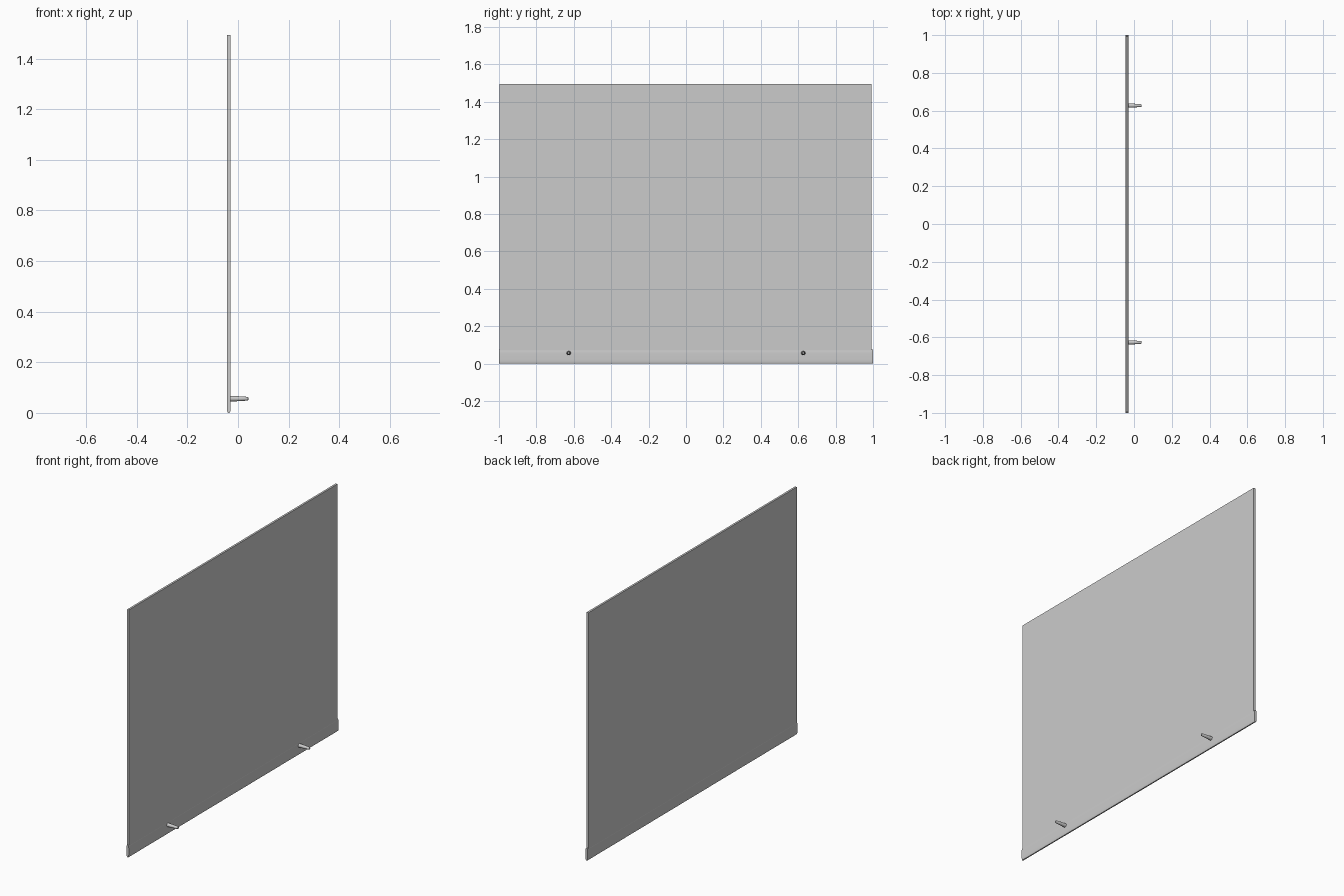
import bpy, bmesh, math
from mathutils import Matrix

if "Cube" in bpy.data.objects:
    bpy.data.objects.remove(bpy.data.objects["Cube"])

XC = -0.0365  # centre plane of the screen


def make_object(name, bm, smooth=True):
    bmesh.ops.recalc_face_normals(bm, faces=bm.faces)
    mesh = bpy.data.meshes.new(name)
    bm.to_mesh(mesh)
    bm.free()
    ob = bpy.data.objects.new(name, mesh)
    bpy.context.collection.objects.link(ob)
    if smooth:
        bpy.ops.object.select_all(action='DESELECT')
        bpy.context.view_layer.objects.active = ob
        ob.select_set(True)
        bpy.ops.object.shade_smooth_by_angle(angle=math.radians(35))
    return ob


# Thin panel, its lower edge seated inside the rail
bm = bmesh.new()
z0, z1 = 0.04, 1.494
bmesh.ops.create_cube(bm, size=1, matrix=Matrix.Translation((XC, -0.002, (z0 + z1) / 2))
                      @ Matrix.Diagonal((0.012, 1.988, z1 - z0, 1)))
make_object("screen_panel", bm, smooth=False)

# Bottom rail: flattened rounded profile extruded along y
bm = bmesh.new()
n, half_w, half_h = 32, 0.0075, 0.0375
ring = []
for i in range(n):
    a = 2 * math.pi * i / n
    c, s = math.cos(a), math.sin(a)
    x = math.copysign(abs(c) ** 0.5, c) * half_w
    z = math.copysign(abs(s) ** 0.6, s) * half_h
    ring.append(bm.verts.new((XC + x, -1, half_h + z)))
face = bm.faces.new(ring)
ext = bmesh.ops.extrude_face_region(bm, geom=[face])
bmesh.ops.translate(bm, vec=(0, 2, 0),
                    verts=[v for v in ext['geom'] if isinstance(v, bmesh.types.BMVert)])
make_object("bottom_rail", bm)

# Two tapered pegs with softened tips: (x, radius) profile turned about the x axis
PEG = [(-0.036, 0.0115), (0.008, 0.0095), (0.036, 0.0075), (0.040, 0.0055), (0.041, 0.003)]
for side, y in (("left", -0.627), ("right", 0.627)):
    bm = bmesh.new()
    rings = [[bm.verts.new((x, y + r * math.cos(2 * math.pi * k / 20),
                            0.056 + r * math.sin(2 * math.pi * k / 20)))
              for k in range(20)] for x, r in PEG]
    for a, b in zip(rings, rings[1:]):
        for k in range(20):
            bm.faces.new((a[k], a[(k + 1) % 20], b[(k + 1) % 20], b[k]))
    bm.faces.new(rings[0])
    bm.faces.new(rings[-1])
    make_object("peg_" + side, bm)
